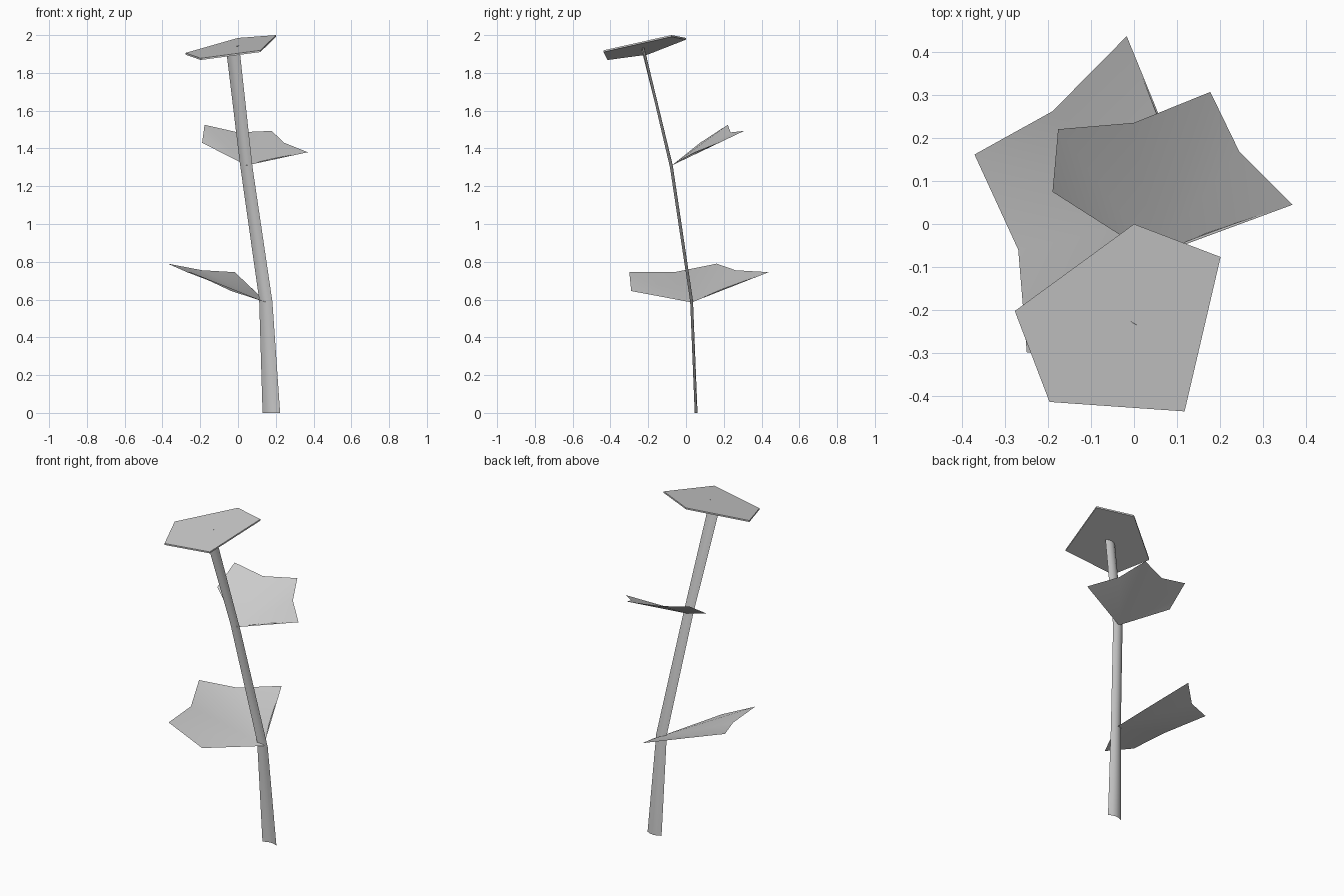
import bpy
import bmesh
from mathutils import Vector

old = bpy.data.objects.get("Cube")
if old:
    bpy.data.objects.remove(old)

grey = bpy.data.materials.new("soft_grey")
grey.use_nodes = True
colour = (0.6, 0.6, 0.6, 1)
grey.diffuse_color = colour
grey.node_tree.nodes["Principled BSDF"].inputs["Base Color"].default_value = colour


def make(name, bm, smooth=True):
    mesh = bpy.data.meshes.new(name)
    for face in bm.faces:
        face.smooth = smooth
    bm.to_mesh(mesh)
    bm.free()
    mesh.materials.append(grey)
    obj = bpy.data.objects.new(name, mesh)
    bpy.context.collection.objects.link(obj)
    return obj


# Stem: a shallow gutter, hollow towards the front, swept through four stations
# Each station: left x, right x, y, left z, right z
stations = [
    (0.13, 0.223, 0.046, 0.0, 0.0),
    (0.112, 0.182, 0.022, 0.6, 0.59),
    (0.01, 0.077, -0.085, 1.32, 1.30),
    (-0.063, 0.006, -0.236, 1.925, 1.945),
]
bm = bmesh.new()
rings = []
for xa, xb, y, za, zb in stations:
    ring = []
    for t, bulge in ((0, 0), (0.25, 0.011), (0.5, 0.015), (0.75, 0.011), (1, 0)):
        ring.append(bm.verts.new((xa + (xb - xa) * t, y + bulge, za + (zb - za) * t)))
    rings.append(ring)
for low, high in zip(rings, rings[1:]):
    for i in range(len(low) - 1):
        bm.faces.new((low[i], low[i + 1], high[i + 1], high[i]))
make("stem", bm)


# Leaves: thin pointed blades fanned out from the base where they join the stem
def leaf(name, outline):
    bm = bmesh.new()
    verts = [bm.verts.new(p) for p in outline]
    for a, b in zip(verts[1:], verts[2:]):
        bm.faces.new((verts[0], a, b))
    make(name, bm)


leaf("lower_leaf", [
    (0.15, 0.03, 0.585), (0.078, 0.19, 0.655), (-0.017, 0.438, 0.745),
    (-0.19, 0.263, 0.755), (-0.372, 0.162, 0.79), (-0.27, -0.06, 0.745),
    (-0.25, -0.3, 0.745), (-0.035, -0.29, 0.645)])
leaf("upper_leaf", [
    (0.045, -0.075, 1.31), (0.17, -0.02, 1.345), (0.37, 0.045, 1.38),
    (0.245, 0.17, 1.43), (0.178, 0.308, 1.493), (0.0, 0.236, 1.485),
    (-0.177, 0.221, 1.525), (-0.19, 0.075, 1.43)])

# Flower head: a thin tilted five-sided plate
bm = bmesh.new()
rim = [(0, 0), (-0.278, -0.203), (-0.197, -0.415), (0.118, -0.437), (0.202, -0.077)]
top = bm.faces.new([bm.verts.new((x, y, 1.985 + 0.147 * x + 0.19 * y)) for x, y in rim])
made = bmesh.ops.extrude_face_region(bm, geom=[top], use_keep_orig=True)
lower = [v for v in made["geom"] if isinstance(v, bmesh.types.BMVert)]
bmesh.ops.translate(bm, verts=lower, vec=Vector((0, 0, -0.009)))
bmesh.ops.recalc_face_normals(bm, faces=bm.faces)
make("flower_head", bm, smooth=False)
